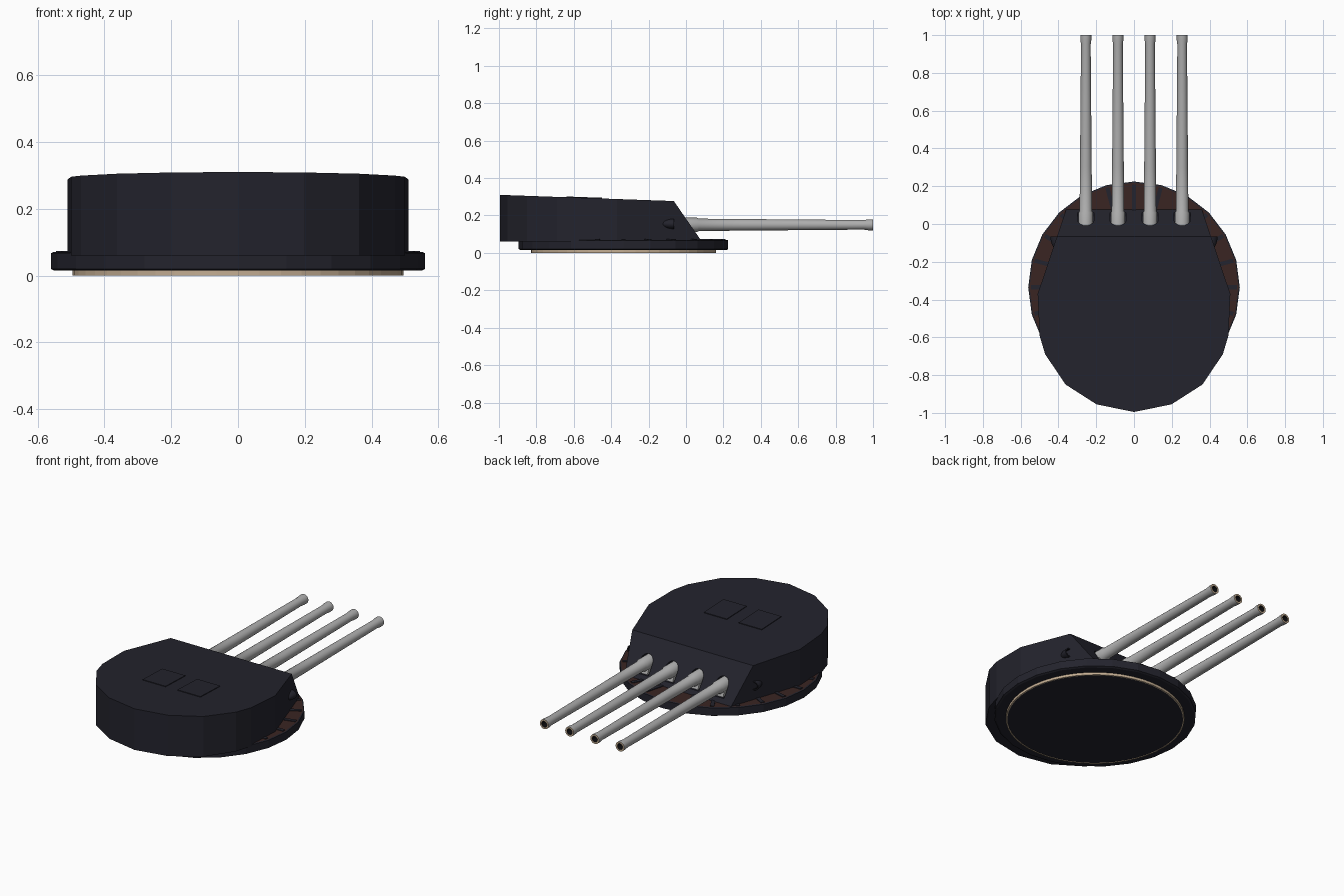
import bpy, bmesh, math
from mathutils import Vector

if "Cube" in bpy.data.objects:
    bpy.data.objects.remove(bpy.data.objects["Cube"])


def material(name, rgb):
    m = bpy.data.materials.new(name)
    m.use_nodes = True
    m.diffuse_color = (*rgb, 1)
    bsdf = next(n for n in m.node_tree.nodes if n.type == "BSDF_PRINCIPLED")
    bsdf.inputs["Base Color"].default_value = (*rgb, 1)
    bsdf.inputs["Roughness"].default_value = 0.7
    return m


NAVY = material("dark navy", (0.017, 0.017, 0.026))
BROWN = material("deck brown", (0.042, 0.018, 0.016))
STEEL = material("light steel", (0.42, 0.42, 0.42))
TAN = material("tan", (0.55, 0.42, 0.29))
BLACK = material("black", (0.004, 0.004, 0.005))


def finish(bm, name, mats, smooth=False):
    bmesh.ops.recalc_face_normals(bm, faces=bm.faces)
    me = bpy.data.meshes.new(name)
    bm.to_mesh(me)
    bm.free()
    for m in mats:
        me.materials.append(m)
    ob = bpy.data.objects.new(name, me)
    bpy.context.collection.objects.link(ob)
    if smooth:
        bpy.ops.object.select_all(action="DESELECT")
        ob.select_set(True)
        bpy.context.view_layer.objects.active = ob
        bpy.ops.object.shade_smooth_by_angle(angle=math.radians(35))
    return ob


def prism(bm, points, offset):
    """Extrude a closed outline along an offset vector."""
    face = bm.faces.new([bm.verts.new(p) for p in points])
    ext = bmesh.ops.extrude_face_region(bm, geom=[face])["geom"]
    bmesh.ops.translate(bm, vec=offset, verts=[v for v in ext if isinstance(v, bmesh.types.BMVert)])


def lathe(name, profile, place, sides, mats, zones=(), smooth=False):
    """Spin (radius, height) pairs; zones gives a material index per band."""
    bm = bmesh.new()
    rings = []
    for r, h in profile:
        if r == 0:
            rings.append([bm.verts.new(place(0, 0, h))])
        else:
            angles = [math.tau * i / sides for i in range(sides)]
            rings.append([bm.verts.new(place(r * math.cos(a), r * math.sin(a), h)) for a in angles])
    for k, (a, b) in enumerate(zip(rings, rings[1:])):
        for i in range(sides):
            j = (i + 1) % sides
            quad = [a[i % len(a)], a[j % len(a)], b[j % len(b)], b[i % len(b)]]
            f = bm.faces.new(list(dict.fromkeys(quad)))
            f.material_index = zones[k] if zones else 0
    return finish(bm, name, mats, smooth)


CY = -0.335  # turning centre of the mount


def upright(x, y, h):
    return (x, y + CY, h)


# Rotating base with brown deck, and the roller ring below
lathe("base_ring", [(0, 0.015), (0.55, 0.015), (0.56, 0.02), (0.56, 0.067), (0.553, 0.07), (0, 0.07)],
      upright, 24, [NAVY, BROWN], (0, 0, 0, 0, 1))
lathe("roller_ring", [(0, 0.002), (0.487, 0.002), (0.487, 0), (0.495, 0), (0.495, 0.016), (0, 0.016)],
      upright, 48, [TAN, NAVY], (1, 0, 0, 0, 0))

# Radial ribs on the deck
bm = bmesh.new()
for i in range(24):
    a = math.tau * i / 24
    out = Vector((math.cos(a), math.sin(a), 0))
    side = Vector((-out.y, out.x, 0)) * 0.011
    c = Vector((0, CY, 0.069))
    prism(bm, [c + out * 0.4 - side, c + out * 0.545 - side,
               c + out * 0.545 + side, c + out * 0.4 + side], (0, 0, 0.005))
finish(bm, "deck_ribs", [NAVY])

# Armoured housing: plan outline, then roof and front slope cut off
half = [(0.355, 0.09), (0.51, -0.37), (0.50, -0.59), (0.47, -0.69), (0.362, -0.85), (0.198, -0.955)]
plan = half + [(0, -0.995)] + [(-x, y) for x, y in reversed(half)]
bm = bmesh.new()
prism(bm, [(x, y, 0.06) for x, y in plan], (0, 0, 0.4))
ROOF_TILT = 0.0355
for point, normal in (((0, -0.06, 0.277), (0, ROOF_TILT, 1)),
                      ((0, -0.065, 0.277), (0, 0.217, 0.15))):
    cut = bmesh.ops.bisect_plane(bm, geom=bm.verts[:] + bm.edges[:] + bm.faces[:],
                                 plane_co=point, plane_no=normal, clear_outer=True)
    edges = [e for e in cut["geom_cut"] if isinstance(e, bmesh.types.BMEdge)]
    bmesh.ops.holes_fill(bm, edges=edges)
housing = finish(bm, "housing", [NAVY])

# Arched gun ports cut in the sloping front
GUNS = (-0.255, -0.085, 0.085, 0.255)
bm = bmesh.new()
for gx in GUNS:
    arch = [(gx + 0.043 * math.cos(math.pi * i / 10), -0.07, 0.152 + 0.043 * math.sin(math.pi * i / 10))
            for i in range(11)]
    prism(bm, [(gx + 0.043, -0.07, 0.095)] + arch + [(gx - 0.043, -0.07, 0.095)], (0, 0.3, 0))
cutter = finish(bm, "port_cutter", [NAVY])
cutter.hide_render = True
mod = housing.modifiers.new("ports", "BOOLEAN")
mod.operation = "DIFFERENCE"
mod.solver = "EXACT"
mod.object = cutter
bpy.context.view_layer.objects.active = housing
bpy.ops.object.modifier_apply(modifier=mod.name)
bpy.data.objects.remove(cutter)

# Four guns: collar, tapering tube, flared muzzle and hollow bore
barrel = [(0, -0.06), (0.038, -0.06), (0.038, 0.06), (0.033, 0.068), (0.031, 0.3), (0.0255, 0.95),
          (0.029, 0.975), (0.029, 1.0), (0.018, 1.0), (0.016, 0.93), (0, 0.93)]
for n, gx in enumerate(GUNS, 1):
    lathe(f"gun_barrel_{n}", barrel, lambda u, v, h: (gx + u, h, 0.15 + v), 20,
          [STEEL, TAN, BLACK], (0, 0, 0, 0, 0, 0, 0, 1, 2, 2), True)
    bm = bmesh.new()
    prism(bm, [(gx - 0.03, -0.06, 0.096), (gx - 0.03, 0.05, 0.096),
               (gx - 0.03, 0.03, 0.15), (gx - 0.03, -0.06, 0.15)], (0.06, 0, 0))
    finish(bm, f"gun_cradle_{n}", [STEEL])

for s, label in ((1, "left"), (-1, "right")):
    # Roof hatch, lying along the tilted roof
    bm = bmesh.new()
    corners = [(0.04, -0.64), (0.195, -0.64), (0.195, -0.45), (0.04, -0.45)]
    prism(bm, [(s * x, y, 0.276 - ROOF_TILT * (y + 0.06)) for x, y in corners], (0, 0, 0.005))
    finish(bm, f"{label}_hatch", [NAVY])

    # Sight hood bulging from the side wall, open to the muzzle end
    hood = [(math.sin(t), -math.cos(t)) for t in (math.pi * i / 12 for i in range(7))]
    hood += [(0.8, 0), (0.7, -0.35), (0.4, -0.35), (0, -0.3)]
    lathe(f"{label}_sight", hood,
          lambda u, v, h: (s * (0.408 + 0.034 * u), -0.065 + 0.07 * h, 0.155 + 0.027 * v),
          16, [NAVY, BLACK, STEEL], (0,) * 7 + (1, 1, 2), True)
